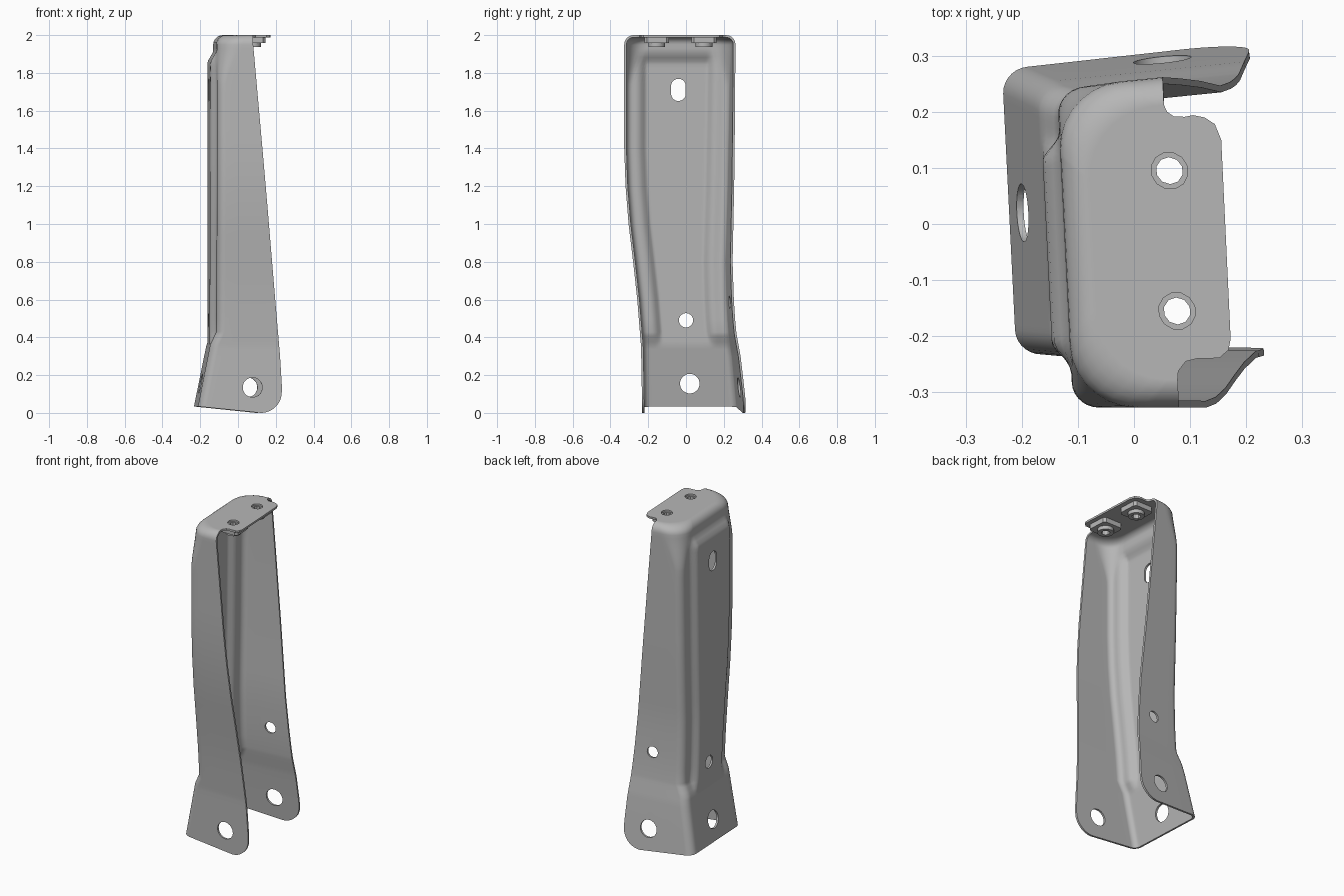
import bpy, bmesh, math
from mathutils import Vector

old = bpy.data.objects.get("Cube")
if old:
    bpy.data.objects.remove(old, do_unlink=True)

steel = bpy.data.materials.new("grey steel")
steel.use_nodes = True
steel.diffuse_color = (0.47, 0.47, 0.47, 1)
steel.node_tree.nodes["Principled BSDF"].inputs["Base Color"].default_value = (0.47, 0.47, 0.47, 1)


def interp(table, z):
    for (z0, a), (z1, b) in zip(table, table[1:]):
        if z <= z1:
            return a + (b - a) * (z - z0) / (z1 - z0)
    return table[-1][1]


def step(t):
    t = min(1, max(0, t))
    return t * t * (3 - 2 * t)


def make(name, bm):
    mesh = bpy.data.meshes.new(name)
    bm.to_mesh(mesh)
    bm.free()
    mesh.materials.append(steel)
    obj = bpy.data.objects.new(name, mesh)
    bpy.context.collection.objects.link(obj)
    return obj


def prism(name, points, axis, lo, hi):
    """Extrude a 2D outline along an axis."""
    bm = bmesh.new()
    place = {"x": lambda a, b, c: (c, a, b), "y": lambda a, b, c: (a, c, b),
             "z": lambda a, b, c: (a, b, c)}[axis]
    low = [bm.verts.new(place(a, b, lo)) for a, b in points]
    high = [bm.verts.new(place(a, b, hi)) for a, b in points]
    bm.faces.new(low)
    bm.faces.new(high)
    for i in range(len(low)):
        j = (i + 1) % len(low)
        bm.faces.new((low[i], low[j], high[j], high[i]))
    bmesh.ops.recalc_face_normals(bm, faces=bm.faces)
    return make(name, bm)


def circle(u, v, r, n=24, stretch=0):
    pts = []
    for i in range(n):
        a = 2 * math.pi * (i + 0.5) / n
        pts.append((u + r * math.cos(a), v + r * math.sin(a) + math.copysign(stretch, math.sin(a))))
    return pts


def apply(obj, mod):
    bpy.ops.object.select_all(action="DESELECT")
    bpy.context.view_layer.objects.active = obj
    obj.select_set(True)
    bpy.ops.object.modifier_apply(modifier=mod.name)


def combine(obj, other, operation="DIFFERENCE"):
    mod = obj.modifiers.new("cut", "BOOLEAN")
    mod.operation = operation
    mod.solver = "EXACT"
    mod.object = other
    apply(obj, mod)
    bpy.data.objects.remove(other, do_unlink=True)


def finish(obj):
    # The whole stamping is slightly skewed in plan
    for v in obj.data.vertices:
        v.co.x -= 0.05 * v.co.y
    bpy.ops.object.select_all(action="DESELECT")
    bpy.context.view_layer.objects.active = obj
    obj.select_set(True)
    bpy.ops.object.shade_smooth_by_angle(angle=math.radians(32))
    mod = obj.modifiers.new("weighted", "WEIGHTED_NORMAL")
    mod.keep_sharp = True


# Sheet shape along its height: flange positions, web line, corner radius
FRONT = [(-0.1, -0.23), (0.35, -0.238), (0.6, -0.258), (0.8, -0.28), (1.0, -0.304),
         (1.2, -0.32), (1.4, -0.327), (2, -0.327)]
BACK = [(-0.1, 0.312), (0.3, 0.268), (0.42, 0.247), (0.55, 0.236), (0.8, 0.23),
        (1.2, 0.242), (1.6, 0.25), (2, 0.256)]
WEB = [(-0.1, -0.248), (0.36, -0.157), (0.43, -0.125), (2, -0.125)]
BEND = 0.05


def section(z, inset):
    """U-shaped cross-section from the front edge round the web to the back edge."""
    yf, yb = interp(FRONT, z) + inset, interp(BACK, z) - inset
    xw = interp(WEB, z) + inset
    xe = min(0.22, 0.064 + max(0, 1.95 - z) * 0.089)
    r = 0.045 + 0.075 * step((z - 1.72) / 0.28)
    pts = [(xe + (xw + r - xe) * k / 4, yf) for k in range(4)]
    arc = [math.pi / 2 * k / 7 for k in range(8)]
    pts += [(xw + r - r * math.sin(a), yf + r - r * math.cos(a)) for a in arc]
    pts += [(xw, yf + r + (yb - yf - 2 * r) * k / 36) for k in range(1, 36)]
    pts += [(xw + r - r * math.cos(a), yb - r + r * math.sin(a)) for a in arc]
    pts += [(xw + r + (xe - xw - r) * k / 4, yb) for k in range(1, 5)]
    out = []
    for x, y in pts:
        # Raised panel on the web
        e = step((y - yf - 0.07) / 0.05) * step((yb - 0.08 - y) / 0.05) * step((1.92 - z) / 0.07)
        x += e * min(0, -0.157 - xw)
        # Back flange opens outward a little
        y += 0.1 * x * (y - yf) / (yb - yf)
        out.append(Vector((x, y, z)))
    return out


levels = [(-0.05, 0), (0.15, 0), (0.3, 0), (0.34, 0), (0.36, 0), (0.38, 0), (0.41, 0), (0.43, 0)]
levels += [(0.5 + 0.1 * k, 0) for k in range(13)]
levels += [(1.74 + 0.021 * k, 0) for k in range(10)]
levels += [(2 - BEND + BEND * math.sin(a), BEND * (1 - math.cos(a)))
           for a in [math.pi / 2 * k / 6 for k in range(7)]]

bm = bmesh.new()
rings = [[bm.verts.new(p) for p in section(z, d)] for z, d in levels]
for low, high in zip(rings, rings[1:]):
    for i in range(len(low) - 1):
        bm.faces.new((low[i], high[i], high[i + 1], low[i + 1]))

# Top plate with its notched, rounded tab
TAB = [(0.064, 0.212), (0.069, 0.2), (0.08, 0.192), (0.1, 0.191), (0.115, 0.194), (0.135, 0.19),
       (0.153, 0.178), (0.163, 0.15), (0.162, -0.205), (0.157, -0.225), (0.14, -0.239),
       (0.1, -0.24), (0.08, -0.245), (0.066, -0.262)]
tab = [bm.verts.new((x, y, 2)) for x, y in TAB]
bm.faces.new(list(reversed(rings[-1] + tab)))
bracket = make("bracket_sheet", bm)
mod = bracket.modifiers.new("thickness", "SOLIDIFY")
mod.thickness = 0.012
mod.offset = -1
mod.use_even_offset = True
apply(bracket, mod)

# Sloping bottom edge and rounded lower flange corners
R = 0.11
lower = [(-0.5, -0.3), (-0.5, 0.061), (-0.222, 0.034)]
lower += [(0.11 + R * math.sin(a), R - R * math.cos(a))
          for a in [math.pi / 2 * k / 12 for k in range(13)]]
lower += [(0.5, 0.11), (0.5, -0.3)]
combine(bracket, prism("bottom_cutter", lower, "y", -1, 1))

# Holes in flanges, web and top plate
NUTS = [(0.068, 0.095), (0.069, -0.155)]
holes = [(circle(0.065, 0.135, 0.052), "y", -1, 1),
         (circle(0.07, 0.585, 0.034), "y", 0.1, 0.5),
         (circle(0.02, 0.155, 0.052), "x", -0.4, -0.1),
         (circle(0, 0.49, 0.038), "x", -0.4, -0.05),
         (circle(-0.04, 1.71, 0.039, 24, 0.02), "x", -0.4, -0.05)]
holes += [(circle(x, y, 0.033, 12), "z", 1.9, 2.1) for x, y in NUTS]
for outline, axis, lo, hi in holes:
    combine(bracket, prism("hole_cutter", outline, axis, lo, hi))
finish(bracket)

# Weld nuts under the top plate
for name, (x, y) in zip(("back_weld_nut", "front_weld_nut"), NUTS):
    h, c = 0.066, 0.052
    square = [(x + a, y + b) for a, b in ((h, -c), (h, c), (c, h), (-c, h),
                                          (-h, c), (-h, -c), (-c, -h), (c, -h))]
    nut = prism(name, square, "z", 1.958, 1.989)
    combine(nut, prism("collar", circle(x, y, 0.045, 16), "z", 1.936, 1.97), "UNION")
    combine(nut, prism("bore", circle(x, y, 0.024, 10), "z", 1.9, 2.1))
    finish(nut)
